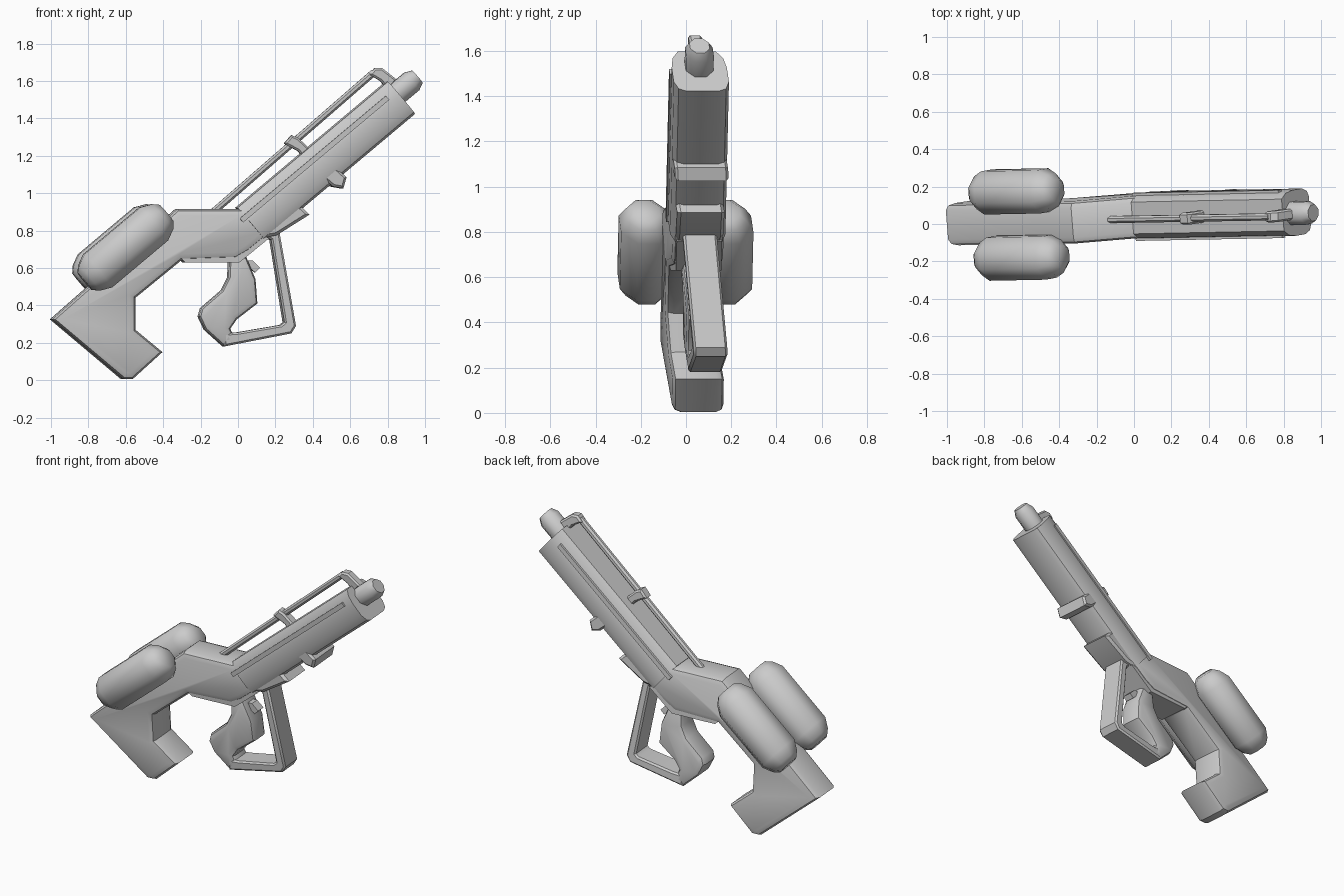
import bpy, bmesh, math

if "Cube" in bpy.data.objects:
    bpy.data.objects.remove(bpy.data.objects["Cube"])

ANG = math.radians(40)
D = (math.cos(ANG), math.sin(ANG))      # barrel direction in xz
N = (-D[1], D[0])                       # barrel "up" in xz


def finish(name, bm, angle=35):
    # the whole model leans slightly: small yaw and roll
    for v in bm.verts:
        x, y, z = v.co
        v.co = (x - 0.08 * y, y + 0.105 + 0.085 * x - 0.078 * z, z)
    bmesh.ops.recalc_face_normals(bm, faces=bm.faces[:])
    me = bpy.data.meshes.new(name)
    bm.to_mesh(me)
    bm.free()
    ob = bpy.data.objects.new(name, me)
    bpy.context.collection.objects.link(ob)
    bpy.ops.object.select_all(action='DESELECT')
    ob.select_set(True)
    bpy.context.view_layer.objects.active = ob
    bpy.ops.object.shade_smooth_by_angle(angle=math.radians(angle))
    return ob


def slab(name, pts, hw, bevel=0.0, segs=2, y=0.0):
    """xz outline extruded across y, with the side rims rounded."""
    bm = bmesh.new()
    a = [bm.verts.new((x, y - hw, z)) for x, z in pts]
    b = [bm.verts.new((x, y + hw, z)) for x, z in pts]
    fa, fb = bm.faces.new(a), bm.faces.new(b[::-1])
    n = len(pts)
    for i in range(n):
        j = (i + 1) % n
        bm.faces.new((a[i], b[i], b[j], a[j]))
    bmesh.ops.recalc_face_normals(bm, faces=bm.faces[:])
    if bevel:
        rim = list(set(fa.edges) | set(fb.edges))
        bmesh.ops.bevel(bm, geom=rim, offset=bevel, segments=segs, profile=0.5,
                        affect='EDGES', clamp_overlap=True)
    return finish(name, bm)


def ring(n, r):
    o = math.pi / n
    return [(r * math.cos(2 * math.pi * i / n + o), r * math.sin(2 * math.pi * i / n + o))
            for i in range(n)]


def loft(name, centre, section, stations, y=0.0, d=D, angle=35):
    """(y, up) section swept along d; stations are (distance, scale)."""
    bm = bmesh.new()
    n = (-d[1], d[0])
    rows = [[bm.verts.new((centre[0] + d[0] * t + n[0] * h * s, y + w * s,
                           centre[1] + d[1] * t + n[1] * h * s)) for w, h in section]
            for t, s in stations]
    k = len(section)
    for r0, r1 in zip(rows, rows[1:]):
        for i in range(k):
            j = (i + 1) % k
            bm.faces.new((r0[i], r0[j], r1[j], r1[i]))
    bm.faces.new(rows[0])
    bm.faces.new(rows[-1][::-1])
    return finish(name, bm, angle)


def mirrored(half):
    return half + [(-w, h) for w, h in reversed(half)]


# stock and receiver
slab("stock", [(-1.0, .325), (-.62, .005), (-.57, .005), (-.41, .15), (-.555, .27),
               (-.555, .44), (-.31, .64), (-.02, .65), (.05, .69), (.16, .78),
               (.12, .93), (.0, .915), (-.33, .915)], .113, .035)
slab("receiver_plate", [(-.32, .66), (-.29, .63), (.0, .63), (.05, .67), (.16, .76),
                        (.1, .78), (-.02, .70), (-.28, .70)], .10)

# barrel with flat muzzle
loft("barrel", (.868, 1.51),
     mirrored([(.085, .113), (.112, .075), (.122, .02), (.122, -.06), (.105, -.1), (.075, -.113)]),
     [(-1.05, 1), (0, 1)])
# side rails
for s, nm in ((-1, "left"), (1, "right")):
    loft("rail_" + nm, (.868 + N[0] * .05, 1.51 + N[1] * .05),
         [(-.012, -.014), (.012, -.014), (.012, .014), (-.012, .014)],
         [(-1.08, 1), (-.06, 1)], y=s * .116)
# muzzle nub
loft("muzzle_nub", (.89, 1.565), ring(8, .066),
     [(-.25, .95), (-.06, 1), (.05, 1), (.09, .7)], angle=50)

# underbarrel block and clip
slab("fore_block", [(.12, .76), (.2, .775), (.375, .885), (.33, .93), (.2, .95)], .105, .015, 1)
slab("barrel_clip", [(.43, 1.18), (.40, 1.12), (.50, 1.035), (.555, 1.025), (.572, 1.085),
                     (.50, 1.15)], .118, .012, 1)

# grip, trigger and guard
slab("grip", [(-.05, .66), (-.055, .55), (-.09, .48), (-.2, .385), (-.213, .34), (-.18, .27),
              (-.08, .18), (-.01, .2), (-.045, .275), (-.01, .325), (.1, .41), (.09, .54),
              (.04, .66)], .075, .028)
slab("trigger", [(.03, .64), (.075, .64), (.115, .60), (.09, .575), (.05, .61)], .03)
slab("trigger_guard", [(-.08, .18), (.28, .25), (.305, .29), (.215, .80), (.17, .83), (.0, .71),
                       (.03, .67), (.145, .765), (.172, .75), (.243, .31), (.225, .295),
                       (-.01, .255), (-.08, .25)], .075, .01, 1)

# side tanks
for s, nm in ((-1, "left"), (1, "right")):
    loft("tank_" + nm, (-.615, .71), ring(8, .125),
         [(-.285, .5), (-.255, .76), (-.195, 1), (.195, 1), (.255, .76), (.285, .5)],
         y=s * .177, angle=60)

# sight rod, its clip and front bracket
loft("sight_rod", (-.12, .91), ring(8, .02), [(-.06, 1), (1.12, 1)], d=(.755, .656))
slab("rod_clip", [(.245, 1.265), (.285, 1.31), (.32, 1.295), (.385, 1.235), (.42, 1.19),
                  (.36, 1.17), (.32, 1.225)], .032, .01, 1)
slab("rod_bracket", [(.70, 1.635), (.73, 1.668), (.77, 1.668), (.85, 1.605), (.80, 1.55),
                     (.76, 1.60)], .03, .01, 1)
